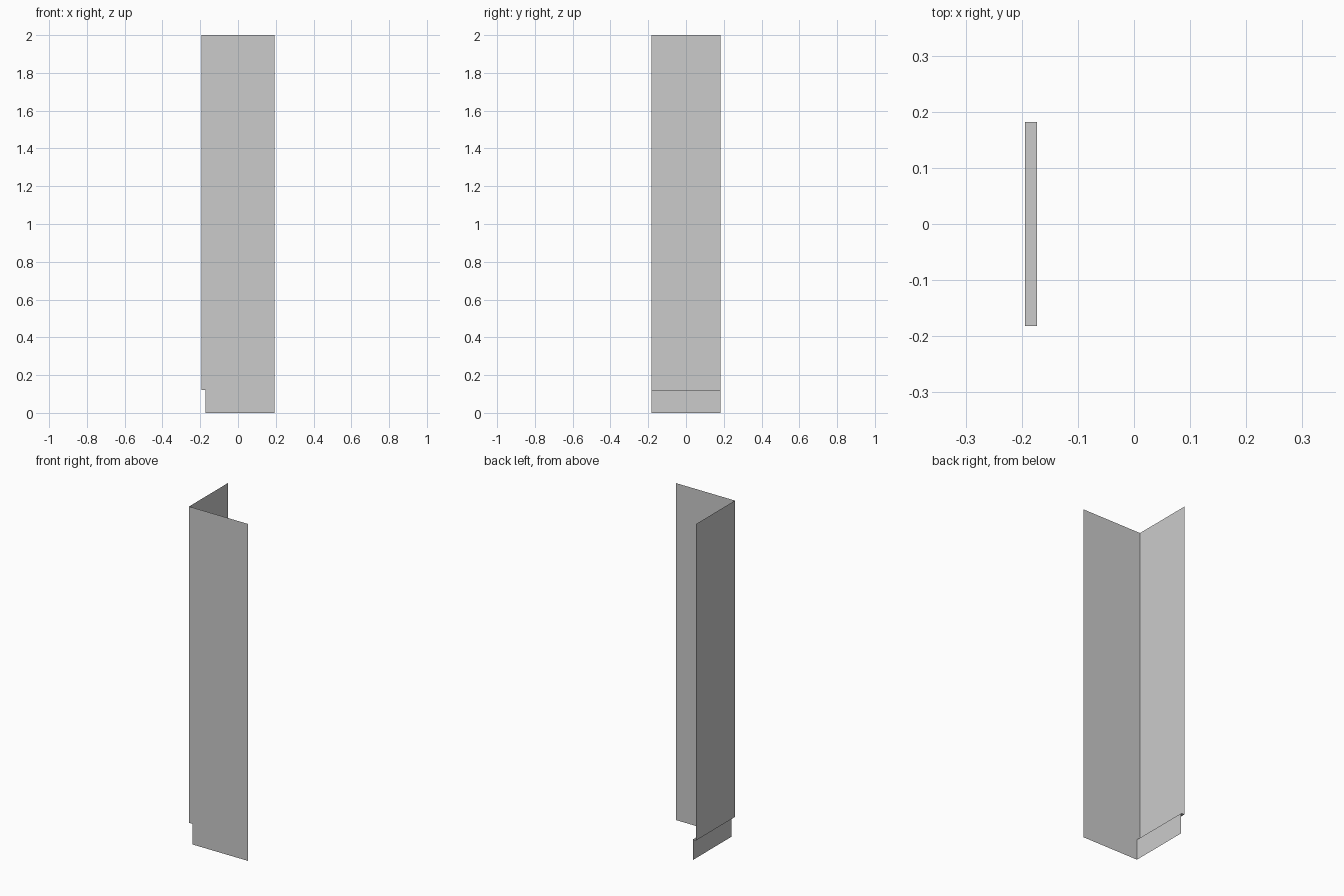
import bpy
import bmesh
from mathutils import Vector

if "Cube" in bpy.data.objects:
    bpy.data.objects.remove(bpy.data.objects["Cube"])

X, Y, TOP = 0.194, 0.182, 2.0      # half width, half depth, height
KICK_X, KICK_Z = -0.173, 0.122     # recessed toe kick


def make_object(name, bm):
    mesh = bpy.data.meshes.new(name)
    bm.to_mesh(mesh)
    bm.free()
    obj = bpy.data.objects.new(name, mesh)
    bpy.context.collection.objects.link(obj)
    return obj


# Stepped profile shared by both panels, top to floor
profile = [(-X, TOP), (-X, KICK_Z), (KICK_X, KICK_Z), (KICK_X, 0)]

# Front panel: thin sheet with the toe-kick notch, facing -y
bm = bmesh.new()
outline = profile + [(X, 0), (X, TOP)]
bm.faces.new([bm.verts.new((x, -Y, z)) for x, z in outline])
make_object("notched_panel", bm)

# Side panel, ledge and kick board: profile swept along y, facing -x
bm = bmesh.new()
verts = [bm.verts.new((x, -Y, z)) for x, z in profile]
edges = [bm.edges.new(pair) for pair in zip(verts, verts[1:])]
ret = bmesh.ops.extrude_edge_only(bm, edges=edges)
new_verts = [g for g in ret["geom"] if isinstance(g, bmesh.types.BMVert)]
bmesh.ops.translate(bm, verts=new_verts, vec=Vector((0, 2 * Y, 0)))
bm.normal_update()
bm.faces.ensure_lookup_table()
if bm.faces[0].normal.x > 0:
    bmesh.ops.reverse_faces(bm, faces=bm.faces[:])
make_object("stepped_panel", bm)
